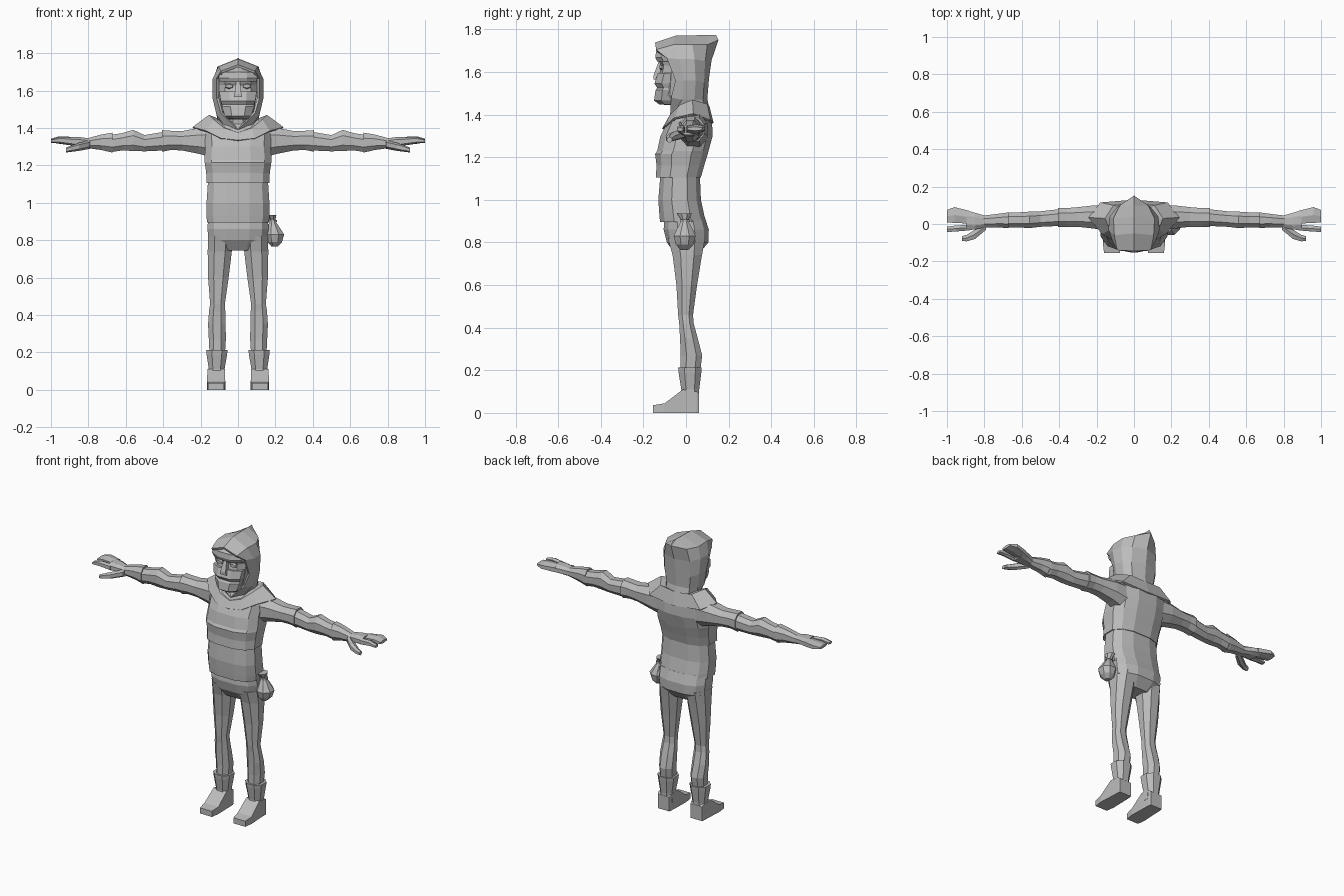
import bpy, bmesh, math

grey = bpy.data.materials.new("plain grey")
grey.diffuse_color = (0.5, 0.5, 0.5, 1)


def finish(name, bm, mirror=False, thick=0):
    bmesh.ops.remove_doubles(bm, verts=bm.verts, dist=0.0001)
    bmesh.ops.recalc_face_normals(bm, faces=bm.faces)
    me = bpy.data.meshes.new(name)
    bm.to_mesh(me)
    bm.free()
    me.materials.append(grey)
    ob = bpy.data.objects.new(name, me)
    bpy.context.collection.objects.link(ob)
    if mirror:
        ob.modifiers.new("mirror", 'MIRROR').use_clip = True
    if thick:
        mod = ob.modifiers.new("thickness", 'SOLIDIFY')
        mod.thickness = thick
        mod.offset = -1
    return ob


def loft(name, axis, rings, n=8, p=1.0, mirror=False):
    """Skin rings (t, a0, a1, b0, b1): position along axis, then extents on the other two axes."""
    bm = bmesh.new()
    loops = []
    for t, a0, a1, b0, b1 in rings:
        loop = []
        for i in range(n):
            ang = 2 * math.pi * (i + 0.5) / n
            u, v = (math.copysign(abs(f / math.cos(math.pi / n)) ** p, f)
                    for f in (math.cos(ang), math.sin(ang)))
            a = (a0 + a1) / 2 + u * (a1 - a0) / 2
            b = (b0 + b1) / 2 + v * (b1 - b0) / 2
            co = {'x': (t, a, b), 'y': (a, t, b), 'z': (a, b, t)}[axis]
            loop.append(bm.verts.new(co))
        loops.append(loop)
    for lo, hi in zip(loops, loops[1:]):
        for i in range(n):
            j = (i + 1) % n
            bm.faces.new((lo[i], lo[j], hi[j], hi[i]))
    bm.faces.new(loops[0])
    bm.faces.new(loops[-1])
    return finish(name, bm, mirror)


def column(name, rings, n=12, p=0.75):
    """Symmetric upright loft from (z, half width, front y, back y)."""
    return loft(name, 'z', [(z, -w, w, f, b) for z, w, f, b in rings], n, p)


def half_sheet(name, rows, thick):
    """Mirrored cloth sheet from rows of points on the +x side."""
    bm = bmesh.new()
    grid = [[bm.verts.new(c) for c in row] for row in rows]
    for r, s in zip(grid, grid[1:]):
        for i in range(len(r) - 1):
            bm.faces.new((r[i], s[i], s[i + 1], r[i + 1]))
    ob = finish(name, bm, True, thick)
    # make the sheet face away from the body axis
    me = ob.data
    if sum(f.normal.x * f.area for f in me.polygons) < 0:
        me.flip_normals()
    return ob


# Trunk: hips, tunic and overhanging chest garment
column("hips", [(.745, .11, -.05, .06), (.80, .158, -.09, .105),
                (.86, .163, -.105, .107), (.92, .16, -.10, .088)])
column("tunic", [(.895, .166, -.122, .092), (.93, .168, -.125, .085),
                 (1.0, .168, -.13, .07), (1.12, .16, -.12, .065)])
column("chest_garment", [(1.105, .168, -.142, .07), (1.16, .17, -.138, .085),
                         (1.215, .178, -.145, .102), (1.23, .18, -.135, .106),
                         (1.30, .175, -.12, .125), (1.37, .18, -.085, .122),
                         (1.42, .14, -.055, .105)])

# Shoulder collar
half_sheet("collar", [
    [(0, -.112, 1.335), (.09, -.10, 1.345), (.17, -.055, 1.385), (.243, .035, 1.405),
     (.18, .115, 1.375), (0, .13, 1.36)],
    [(0, -.085, 1.375), (.075, -.075, 1.40), (.13, -.03, 1.445), (.155, .03, 1.47),
     (.11, .10, 1.45), (0, .11, 1.44)],
    [(0, -.05, 1.38), (.055, -.05, 1.40), (.10, -.02, 1.44), (.11, .03, 1.45),
     (.08, .08, 1.44), (0, .09, 1.43)]], .012)

# Hood: rows run from the ridge down, each from the face opening to the back
half_sheet("hood", [
    [(0, -.145, 1.738), (0, -.05, 1.77), (0, .04, 1.772), (0, .10, 1.774), (0, .14, 1.774)],
    [(.09, -.14, 1.705), (.105, -.06, 1.728), (.11, .03, 1.728), (.075, .10, 1.728), (0, .152, 1.75)],
    [(.115, -.09, 1.665), (.137, -.03, 1.66), (.13, .04, 1.66), (.09, .09, 1.65), (0, .12, 1.655)],
    [(.115, -.05, 1.56), (.136, -.01, 1.56), (.125, .045, 1.56), (.09, .085, 1.55), (0, .108, 1.57)],
    [(.092, -.07, 1.48), (.115, -.02, 1.47), (.11, .04, 1.47), (.08, .08, 1.47), (0, .10, 1.475)],
    [(0, -.075, 1.39), (.075, -.05, 1.415), (.105, .03, 1.43), (.08, .09, 1.43), (0, .11, 1.425)]],
    .014)

# Head, mask, brow wrap and facial features
column("neck", [(1.36, .07, -.05, .08), (1.48, .065, -.06, .07)], 8, 1)
column("head", [(1.445, .05, -.10, .02), (1.49, .085, -.125, .04), (1.58, .10, -.125, .06),
                (1.63, .102, -.115, .06), (1.66, .102, -.13, .06), (1.70, .09, -.132, .06),
                (1.73, .05, -.09, .05)], 10, .8)
column("face_mask", [(1.448, .055, -.125, -.02), (1.465, .07, -.15, -.02),
                     (1.515, .087, -.143, -.02), (1.525, .086, -.135, -.02),
                     (1.545, .093, -.148, -.02), (1.595, .10, -.132, -.02)], 8, .85)
column("brow_wrap", [(1.648, .098, -.135, -.03), (1.668, .104, -.144, -.03),
                     (1.70, .095, -.14, -.03)], 8, .85)
column("nose", [(1.565, .022, -.152, -.11), (1.585, .018, -.152, -.11),
                (1.65, .01, -.128, -.11)], 4, 1)
loft("eye", 'y', [(-.124, .03, .065, 1.615, 1.632), (-.112, .025, .07, 1.61, 1.637)], 6, 1, True)

# Arms: upper sleeve, forearm and bracer
loft("upper_sleeve", 'x', [(.13, -.04, .10, 1.24, 1.41), (.21, -.025, .10, 1.262, 1.40),
                           (.30, -.015, .09, 1.28, 1.383), (.36, -.015, .085, 1.282, 1.385),
                           (.405, -.015, .085, 1.273, 1.388)], 8, .9, True)
loft("forearm", 'x', [(.39, -.01, .08, 1.28, 1.38), (.50, -.015, .068, 1.275, 1.362),
                      (.56, -.022, .066, 1.277, 1.39), (.62, -.018, .062, 1.28, 1.372),
                      (.685, -.018, .06, 1.27, 1.362)], 8, .9, True)
loft("bracer", 'x', [(.67, -.022, .062, 1.268, 1.375), (.73, -.018, .054, 1.282, 1.365),
                     (.805, -.018, .045, 1.292, 1.345)], 8, .9, True)

# Hands: palm, broad finger group, index finger and thumb
loft("palm", 'x', [(.79, -.016, .043, 1.293, 1.343), (.85, -.03, .06, 1.30, 1.352),
                   (.895, -.032, .073, 1.305, 1.352)], 8, .8, True)
loft("finger_group", 'x', [(.88, .002, .07, 1.308, 1.35), (.96, .006, .09, 1.318, 1.352),
                           (1.0, .008, .075, 1.325, 1.342)], 6, .8, True)
loft("index_finger", 'x', [(.88, -.034, -.004, 1.308, 1.345), (.95, -.04, -.008, 1.318, 1.35),
                           (1.0, -.043, -.014, 1.322, 1.338)], 6, .8, True)
loft("thumb", 'x', [(.79, -.03, .01, 1.292, 1.332), (.85, -.08, -.03, 1.28, 1.318),
                    (.895, -.093, -.058, 1.274, 1.303), (.92, -.09, -.065, 1.27, 1.293)], 6, .9, True)

# Legs
loft("leg", 'z', [(.82, .03, .16, -.085, .09), (.74, .033, .162, -.063, .075),
                  (.60, .05, .160, -.045, .052), (.46, .07, .149, -.037, .033),
                  (.42, .068, .155, -.032, .036), (.35, .066, .16, -.028, .055),
                  (.27, .065, .156, -.025, .076), (.19, .07, .152, -.027, .066)], 8, .9, True)

# Boots: cuff, ankle and wedge foot
loft("boot_shaft", 'z', [(.213, .056, .17, -.037, .074), (.19, .058, .168, -.035, .072),
                         (.11, .072, .156, -.022, .062), (.05, .07, .16, -.03, .06)], 8, .85, True)
loft("foot", 'y', [(-.155, .076, .16, 0, .036), (-.10, .068, .167, 0, .045),
                   (-.015, .07, .162, 0, .11), (.05, .072, .16, 0, .10),
                   (.062, .076, .156, 0, .09)], 4, 1, True)

# Tied pouch on the hip
loft("pouch", 'z', [(.765, .18, .21, -.025, .01), (.79, .158, .235, -.048, .035),
                    (.83, .145, .247, -.058, .045), (.865, .158, .225, -.042, .03),
                    (.898, .168, .203, -.024, .012), (.908, .168, .2, -.024, .012),
                    (.935, .15, .205, -.042, .028)], 8, 1)
loft("pouch_tie", 'z', [(.896, .162, .209, -.029, .018), (.908, .162, .209, -.029, .018)], 8, 1)
